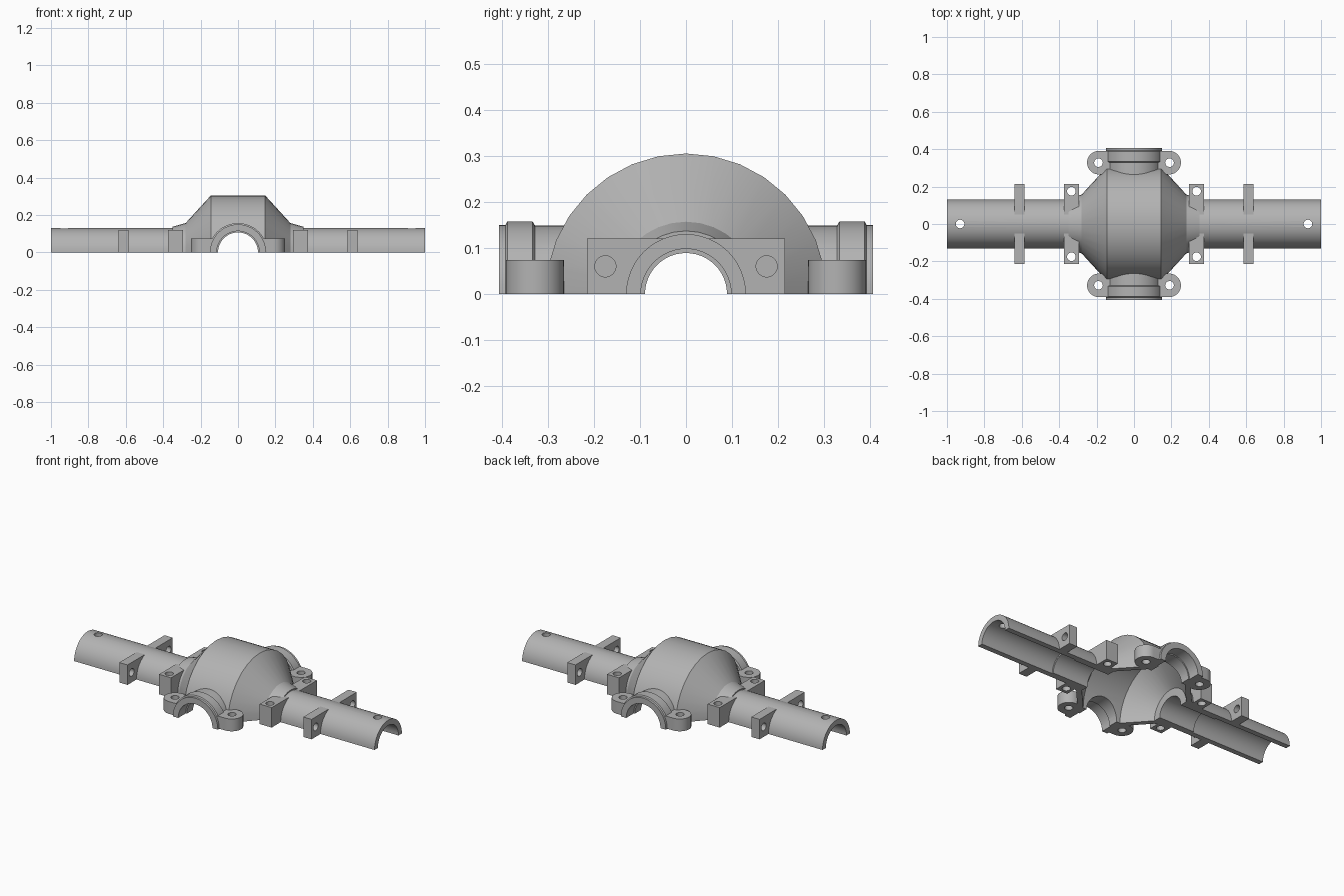
import bpy, bmesh, math
from mathutils import Matrix

if "Cube" in bpy.data.objects:
    bpy.data.objects.remove(bpy.data.objects["Cube"], do_unlink=True)

metal = bpy.data.materials.new("cast grey metal")
metal.use_nodes = True
GREY = (0.45, 0.45, 0.45, 1)
metal.diffuse_color = GREY
metal.node_tree.nodes["Principled BSDF"].inputs["Base Color"].default_value = GREY


def finish(name, bm):
    bmesh.ops.recalc_face_normals(bm, faces=bm.faces[:])
    mesh = bpy.data.meshes.new(name)
    bm.to_mesh(mesh)
    bm.free()
    mesh.materials.append(metal)
    ob = bpy.data.objects.new(name, mesh)
    bpy.context.scene.collection.objects.link(ob)
    return ob


def lathe(name, profile, axis, segs, half=True):
    """Solid of revolution from (distance, radius) points; half keeps z > 0."""
    bm = bmesh.new()
    rings = []
    for t, r in profile:
        ring = []
        for i in range(segs):
            a = 2 * math.pi * i / segs
            u, z = r * math.sin(a), r * math.cos(a)
            ring.append(bm.verts.new({"x": (t, u, z), "y": (u, t, z), "z": (u, z, t)}[axis]))
        rings.append(ring)
    for p, q in zip(rings, rings[1:]):
        for i in range(segs):
            j = (i + 1) % segs
            bm.faces.new((p[i], p[j], q[j], q[i]))
    bm.faces.new(rings[0])
    bm.faces.new(rings[-1])
    if half:
        cut = bmesh.ops.bisect_plane(bm, geom=bm.verts[:] + bm.edges[:] + bm.faces[:],
                                     plane_co=(0, 0, 0), plane_no=(0, 0, 1), clear_inner=True)
        edges = [e for e in cut["geom_cut"] if isinstance(e, bmesh.types.BMEdge)]
        bmesh.ops.contextual_create(bm, geom=edges)
    return finish(name, bm)


def prism(name, outline, height):
    bm = bmesh.new()
    base = bm.faces.new([bm.verts.new((x, y, 0)) for x, y in outline])
    top = bmesh.ops.extrude_face_region(bm, geom=[base])["geom"]
    bmesh.ops.translate(bm, vec=(0, 0, height),
                        verts=[v for v in top if isinstance(v, bmesh.types.BMVert)])
    if not base.is_valid or len(bm.faces) < len(outline) + 2:
        bm.faces.new([v for v in bm.verts if v.co.z == 0])
    return finish(name, bm)


def hole(axis, centre, radius=0.023):
    ob = lathe("hole_cutter", [(-0.11, radius), (0.11, radius)], axis, 24, False)
    ob.data.transform(Matrix.Translation(centre))
    cutters.append(ob)
    return ob


def carve(ob, *tools):
    bpy.context.view_layer.objects.active = ob
    for tool in tools:
        mod = ob.modifiers.new("cut", "BOOLEAN")
        mod.operation, mod.solver, mod.object = "DIFFERENCE", "EXACT", tool
        bpy.ops.object.modifier_apply(modifier=mod.name)
    parts.append(ob)


def mirrored(points):
    return [(-t, r) for t, r in reversed(points)] + points


parts, cutters = [], []

# Hollow interior: differential chamber with the axle bores, and the neck bores
cavity = lathe("cavity_cutter", mirrored([(0.131, 0.275), (0.258, 0.135), (0.2581, 0.089),
                                          (0.5, 0.089), (0.5001, 0.098), (1.1, 0.098)]),
               "x", 48, False)
neck_bore = lathe("neck_bore_cutter", mirrored([(0.335, 0.107), (0.3351, 0.114), (0.5, 0.114)]),
                  "y", 48, False)
cutters += [cavity, neck_bore]

# Central differential housing with tapered collars
housing = lathe("differential_housing",
                mirrored([(0.145, 0.305), (0.28, 0.157), (0.35, 0.137)]), "x", 32)
carve(housing, cavity, neck_bore)

for sx, side in ((1, "left"), (-1, "right")):
    # Axle tube with filler hole
    tube = lathe(side + "_axle_tube", [(sx * 0.24, 0.13), (sx, 0.13)], "x", 48)
    carve(tube, cavity, hole("z", (sx * 0.93, 0, 0.13)))

    for sy, end in ((-1, "front"), (1, "back")):
        # Clamp block with upright bolt hole, and outer bracket with cross hole
        for kind, x0, x1, axis in (("clamp_block", 0.295, 0.375, "z"),
                                   ("outer_bracket", 0.585, 0.64, "x")):
            rect = [(sx * x, sy * y) for x, y in
                    ((x0, 0.03), (x1, 0.03), (x1, 0.215), (x0, 0.215))]
            block = prism(f"{side}_{end}_{kind}", rect, 0.12)
            mid = (sx * (x0 + x1) / 2, sy * 0.175, 0.06)
            carve(block, cavity, hole(axis, mid))

        # Rounded bolt lug beside the neck
        arc = [math.pi * (i / 20 - 0.5) for i in range(21)]
        outline = [(0.1, -0.063)] + [(0.188 + 0.063 * math.cos(a), 0.063 * math.sin(a))
                                     for a in arc] + [(0.1, 0.063)]
        lug = prism(f"{side}_{end}_bolt_lug",
                    [(sx * x, sy * 0.328 + y) for x, y in outline], 0.074)
        carve(lug, cavity, neck_bore, hole("z", (sx * 0.19, sy * 0.328, 0.05)))

# Front and back necks with a raised band
for sy, end in ((-1, "front"), (1, "back")):
    neck = lathe(end + "_neck", [(sy * t, r) for t, r in
                 ((0.2, 0.149), (0.328, 0.149), (0.333, 0.157), (0.388, 0.157),
                  (0.392, 0.15), (0.406, 0.15))], "y", 48)
    carve(neck, cavity, neck_bore)

for ob in cutters:
    bpy.data.objects.remove(ob, do_unlink=True)

# Smooth curved walls, keep machined edges sharp
bpy.ops.object.select_all(action="DESELECT")
for ob in parts:
    ob.select_set(True)
bpy.context.view_layer.objects.active = housing
bpy.ops.object.shade_smooth_by_angle(angle=math.radians(25))
